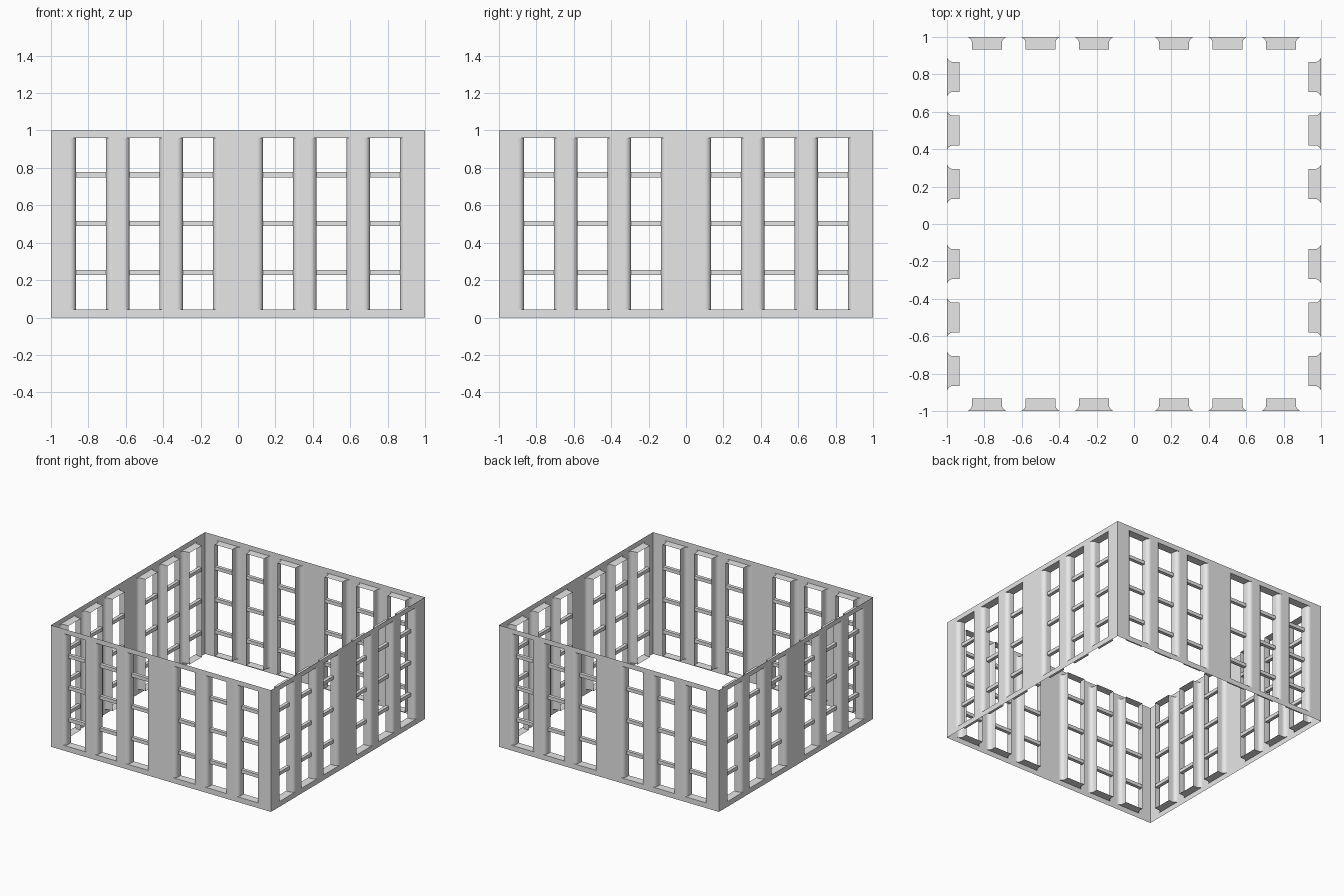
import bpy, bmesh
from math import sin, cos, pi
from mathutils import Vector

cube = bpy.data.objects.get("Cube")
if cube:
    bpy.data.objects.remove(cube, do_unlink=True)

grey = bpy.data.materials.new("plain_grey")
grey.use_nodes = True
grey.diffuse_color = (0.8, 0.8, 0.8, 1)
grey.node_tree.nodes["Principled BSDF"].inputs["Base Color"].default_value = (0.8, 0.8, 0.8, 1)

CENTRES = [-0.786, -0.5, -0.214, 0.214, 0.5, 0.786]
SILL, HEAD = 0.043, 0.96
INNER, RADIUS, DEPTH = 0.08, 0.032, 0.067
OUTER = INNER + RADIUS
STEPS = 8


def add_face(bm, points, normal, smooth=False):
    """Add a face turned towards the given direction."""
    face = bm.faces.new([bm.verts.new(p) for p in points])
    face.normal_update()
    if face.normal.dot(Vector(normal)) < 0:
        face.normal_flip()
    face.smooth = smooth
    return face


def finish(bm, name):
    mesh = bpy.data.meshes.new(name)
    bm.to_mesh(mesh)
    bm.free()
    mesh.materials.append(grey)
    return mesh


def sheet_strip(bm, x0, x1, z0, z1):
    add_face(bm, [(x0, -1, z0), (x1, -1, z0), (x1, -1, z1), (x0, -1, z1)], (0, -1, 0))


def wall_mesh():
    bm = bmesh.new()
    # Thin outer sheet: bands above and below, piers between the openings
    sheet_strip(bm, -1, 1, 0, SILL)
    sheet_strip(bm, -1, 1, HEAD, 1)
    edges = [-1] + [c + s * OUTER for c in CENTRES for s in (-1, 1)] + [1]
    for x0, x1 in zip(edges[::2], edges[1::2]):
        sheet_strip(bm, x0, x1, SILL, HEAD)

    # Reveal profile: rounded outer corner, then straight inwards
    arc = [pi / 2 * i / STEPS for i in range(STEPS + 1)]
    profile = [(OUTER - RADIUS * sin(a), RADIUS - RADIUS * cos(a)) for a in arc]
    profile.append((INNER, DEPTH))

    for c in CENTRES:
        # Side reveals
        for s in (-1, 1):
            jamb = []
            for (u0, d0), (u1, d1) in zip(profile, profile[1:]):
                a, b = (c + s * u0, d0 - 1), (c + s * u1, d1 - 1)
                jamb.append(add_face(bm, [(*a, SILL), (*b, SILL), (*b, HEAD), (*a, HEAD)],
                                     (-s, -1, 0), True))
            verts = list({v for f in jamb for v in f.verts})
            bmesh.ops.remove_doubles(bm, verts=verts, dist=0.0001)
        # Sill and head ledges
        outline = [(c - u, d - 1) for u, d in profile]
        outline += [(c + u, d - 1) for u, d in reversed(profile)]
        for z, up in ((SILL, 1), (HEAD, -1)):
            add_face(bm, [(x, y, z) for x, y in outline], (0, 0, up))
    return finish(bm, "wall")


def bars_mesh():
    # Three horizontal bars across every opening
    bm = bmesh.new()
    for c in CENTRES:
        for z in (0.241, 0.503, 0.763):
            bar = bmesh.ops.create_cube(bm, size=1)["verts"]
            bmesh.ops.scale(bm, vec=(2 * INNER, 0.028, 0.028), verts=bar)
            bmesh.ops.translate(bm, vec=(c, -0.95, z), verts=bar)
    return finish(bm, "window_bars")


# The same wall and bars on all four sides
wall, bars = wall_mesh(), bars_mesh()
for i, side in enumerate(("front", "left", "back", "right")):
    for mesh in (wall, bars):
        obj = bpy.data.objects.new(f"{side}_{mesh.name}", mesh)
        obj.rotation_euler.z = i * pi / 2
        bpy.context.collection.objects.link(obj)
